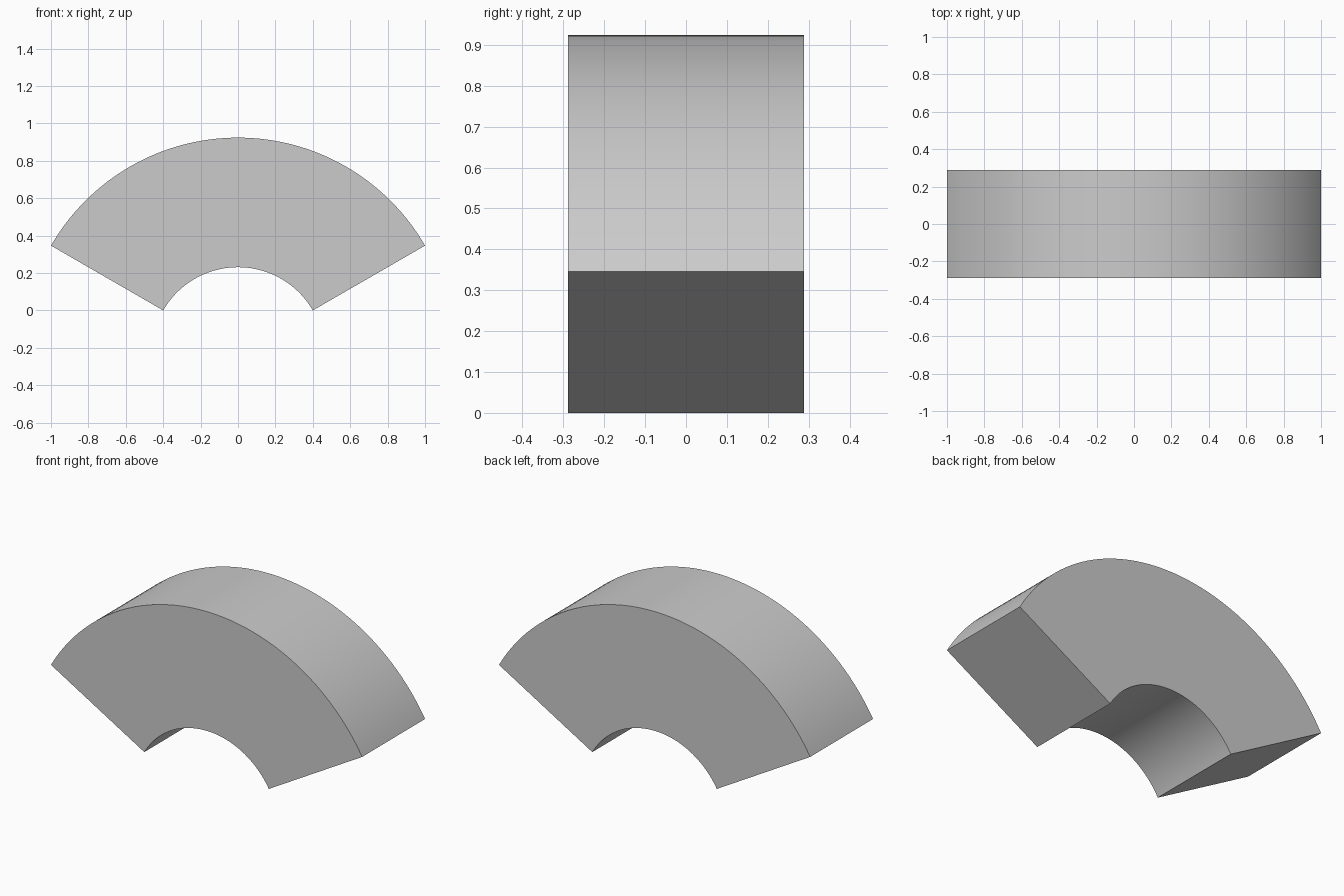
import bpy
import bmesh
from math import cos, sin, radians
from mathutils import Vector

cube = bpy.data.objects.get("Cube")
if cube:
    bpy.data.objects.remove(cube, do_unlink=True)

# Arch dimensions: a 120 degree sector of a thick ring
START, END, STEPS = radians(30), radians(150), 64
OUTER = 1 / cos(START)
INNER = 0.4 * OUTER
CENTRE_Z = -INNER * sin(START)
HALF_DEPTH = 0.2887

# Material
grey = bpy.data.materials.new("light_grey")
grey.use_nodes = True
colour = (0.6, 0.6, 0.6, 1)
grey.diffuse_color = colour
grey.node_tree.nodes["Principled BSDF"].inputs["Base Color"].default_value = colour

# Front face: a strip of quads between the inner and outer arcs
bm = bmesh.new()


def arc(radius):
    angles = [START + (END - START) * i / STEPS for i in range(STEPS + 1)]
    return [bm.verts.new((radius * cos(a), -HALF_DEPTH, CENTRE_Z + radius * sin(a)))
            for a in angles]


inner, outer = arc(INNER), arc(OUTER)
faces = [bm.faces.new((inner[i], outer[i], outer[i + 1], inner[i + 1]))
         for i in range(STEPS)]

# Extrude through the depth
result = bmesh.ops.extrude_face_region(bm, geom=faces, use_keep_orig=True)
back = [v for v in result["geom"] if isinstance(v, bmesh.types.BMVert)]
bmesh.ops.translate(bm, verts=back, vec=Vector((0, 2 * HALF_DEPTH, 0)))
bmesh.ops.recalc_face_normals(bm, faces=bm.faces)

mesh = bpy.data.meshes.new("arch_segment")
bm.to_mesh(mesh)
bm.free()
mesh.materials.append(grey)
arch = bpy.data.objects.new("arch_segment", mesh)
bpy.context.collection.objects.link(arch)

# Smooth curved sides, sharp rims
bpy.ops.object.select_all(action="DESELECT")
arch.select_set(True)
bpy.context.view_layer.objects.active = arch
bpy.ops.object.shade_smooth_by_angle(angle=radians(30))
